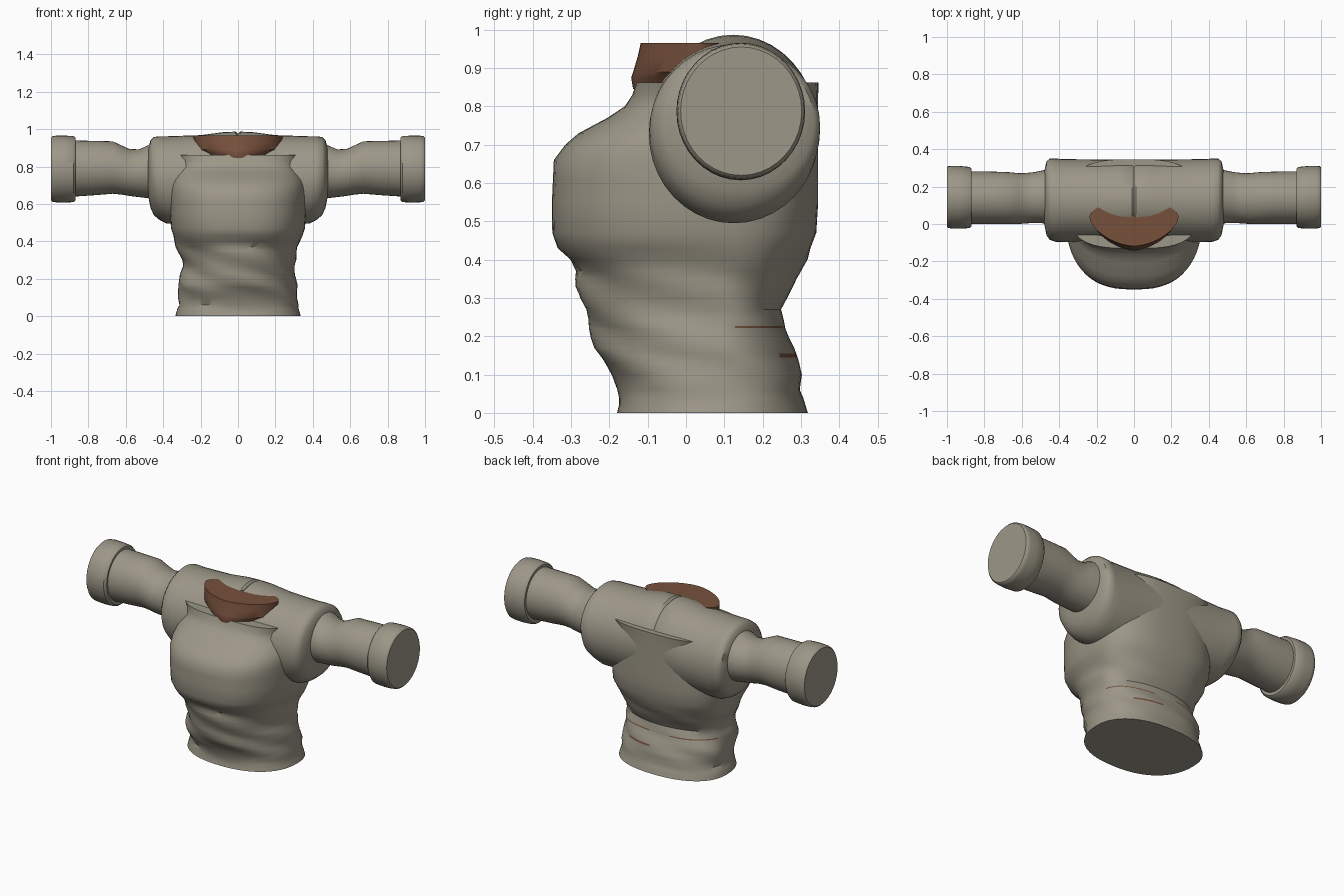
import bpy, bmesh, math
from math import sin, cos, pi


def material(name, rgb):
    m = bpy.data.materials.new(name)
    m.diffuse_color = (*rgb, 1)
    return m


CLOTH = material("grey_cloth", (0.335, 0.31, 0.245))
BROWN = material("brown_skin", (0.185, 0.082, 0.046))


def spow(v, e):
    return math.copysign(abs(v) ** e, v)


def loft(name, rings, mats, rule=None, angle=40):
    """Skin a list of point rings, cap both ends, colour faces by rule."""
    bm = bmesh.new()
    rows = [[bm.verts.new(p) for p in ring] for ring in rings]
    n = len(rows[0])
    for a, b in zip(rows, rows[1:]):
        for i in range(n):
            j = (i + 1) % n
            bm.faces.new((a[i], a[j], b[j], b[i]))
    bm.faces.new(rows[0])
    bm.faces.new(rows[-1])
    bmesh.ops.recalc_face_normals(bm, faces=bm.faces)
    if rule:
        for f in bm.faces:
            f.material_index = int(rule(f.calc_center_median()))
    me = bpy.data.meshes.new(name)
    bm.to_mesh(me)
    bm.free()
    for m in mats:
        me.materials.append(m)
    ob = bpy.data.objects.new(name, me)
    bpy.context.collection.objects.link(ob)
    bpy.ops.object.select_all(action='DESELECT')
    ob.select_set(True)
    bpy.context.view_layer.objects.active = ob
    bpy.ops.object.shade_smooth_by_angle(angle=math.radians(angle))
    return ob


def resample(keys, zs):
    """Linear interpolation of key rows at the given heights."""
    out = []
    for z in zs:
        for a, b in zip(keys, keys[1:]):
            if a[0] <= z <= b[0]:
                t = (z - a[0]) / (b[0] - a[0])
                out.append([u + (v - u) * t for u, v in zip(a, b)])
                break
    return out


def body_ring(z, front, back, half, power, cy=0.09, n=64, fold=0.0):
    """Rounded ring with separate front and back depth."""
    pts = []
    for i in range(n):
        t = 2 * pi * i / n
        c, s = spow(cos(t), 2 / power), spow(sin(t), 2 / power)
        k = 1 + fold * sin(3 * t + 38 * z) * cos(t * 2 + 9 * z)
        pts.append((half * c * k, cy + s * k * (back - cy if s > 0 else cy - front), z))
    return pts


def limb_ring(x, z0, z1, y0, y1, n=40):
    """Upright oval at a given x."""
    return [(x, (y0 + y1) / 2 + (y1 - y0) / 2 * cos(2 * pi * i / n),
             (z0 + z1) / 2 + (z1 - z0) / 2 * sin(2 * pi * i / n)) for i in range(n)]


# Torso: height, front y, back y, half width, roundness
torso = [
    (0.00, -0.18, 0.318, 0.335, 2.3), (0.02, -0.175, 0.312, 0.33, 2.3),
    (0.06, -0.175, 0.30, 0.318, 2.3), (0.10, -0.19, 0.305, 0.318, 2.3),
    (0.17, -0.24, 0.282, 0.318, 2.2), (0.22, -0.255, 0.258, 0.308, 2.2),
    (0.27, -0.265, 0.246, 0.297, 2.2), (0.33, -0.278, 0.285, 0.312, 2.2),
    (0.37, -0.285, 0.30, 0.325, 2.3), (0.43, -0.335, 0.325, 0.345, 2.5),
    (0.47, -0.349, 0.34, 0.358, 2.6), (0.55, -0.35, 0.345, 0.364, 2.6),
    (0.66, -0.345, 0.345, 0.368, 2.6), (0.70, -0.315, 0.345, 0.366, 2.6),
    (0.73, -0.28, 0.345, 0.358, 2.6), (0.77, -0.205, 0.345, 0.338, 2.7),
    (0.80, -0.16, 0.345, 0.328, 2.8), (0.83, -0.14, 0.345, 0.33, 3.0),
    (0.862, -0.13, 0.346, 0.342, 3.2),
]
heights = sorted({k[0] for k in torso} | {0.04, 0.13, 0.145, 0.155, 0.195, 0.221,
                                          0.227, 0.245, 0.30, 0.35, 0.40, 0.61})
rings = [body_ring(*k, fold=0.028 if 0.05 < k[0] < 0.42 else 0.0)
         for k in resample(torso, heights)]


def waist_gap(c):
    """Narrow slits around the lower back."""
    if 0.221 < c.z < 0.227:
        return c.y > 0.13 and abs(c.x) > 0.08
    return 0.145 < c.z < 0.155 and c.y > 0.2 and 0.02 < c.x < 0.2


loft("torso", rings, [CLOTH, BROWN], waist_gap)

# Shoulder yoke: x, bottom, top, front, back; right half mirrored to the left
yoke = [(0.012, 0.495, 0.987, -0.097, 0.343), (0.08, 0.495, 0.984, -0.097, 0.343),
        (0.20, 0.495, 0.968, -0.097, 0.345), (0.38, 0.495, 0.962, -0.097, 0.347),
        (0.42, 0.515, 0.962, -0.095, 0.35), (0.45, 0.54, 0.958, -0.085, 0.35),
        (0.468, 0.58, 0.94, -0.06, 0.335), (0.48, 0.64, 0.90, 0.0, 0.28)]
half = [limb_ring(*k) for k in yoke]
left = [limb_ring(-k[0], *k[1:]) for k in reversed(yoke)]
loft("shoulder_yoke", left + [limb_ring(0, 0.50, 0.977, -0.09, 0.336)] + half, [CLOTH])

# Sleeves and cuffs on both sides
sleeve = [(0.40, 0.62, 0.935, 0.0, 0.295), (0.47, 0.63, 0.918, 0.003, 0.29),
          (0.53, 0.637, 0.892, 0.006, 0.278), (0.58, 0.643, 0.894, 0.003, 0.272),
          (0.62, 0.65, 0.912, 0.0, 0.272), (0.67, 0.655, 0.935, 0.0, 0.277),
          (0.75, 0.648, 0.937, 0.0, 0.28), (0.90, 0.638, 0.94, 0.0, 0.282)]
cuff = [(0.868, 0.635, 0.94, 0.0, 0.28), (0.868, 0.62, 0.955, -0.01, 0.296),
        (0.88, 0.61, 0.963, -0.022, 0.305), (0.93, 0.607, 0.966, -0.025, 0.31),
        (0.975, 0.609, 0.965, -0.024, 0.311), (0.993, 0.612, 0.962, -0.021, 0.309),
        (1.0, 0.62, 0.955, -0.014, 0.302)]
for s, side in ((1, "right"), (-1, "left")):
    for part, keys in (("sleeve", sleeve), ("cuff", cuff)):
        loft(f"{side}_{part}", [limb_ring(s * k[0], *k[1:]) for k in keys], [CLOTH])

# Neck stump showing above the neckline
neck = [(0.845, -0.138, 0.14, 0.17, 1.7), (0.875, -0.143, 0.14, 0.205, 1.7),
        (0.89, -0.138, 0.14, 0.228, 1.75), (0.93, -0.126, 0.14, 0.235, 1.7),
        (0.966, -0.118, 0.14, 0.238, 1.7)]
loft("neck", [body_ring(*k, cy=0.04, n=48) for k in neck], [BROWN])
